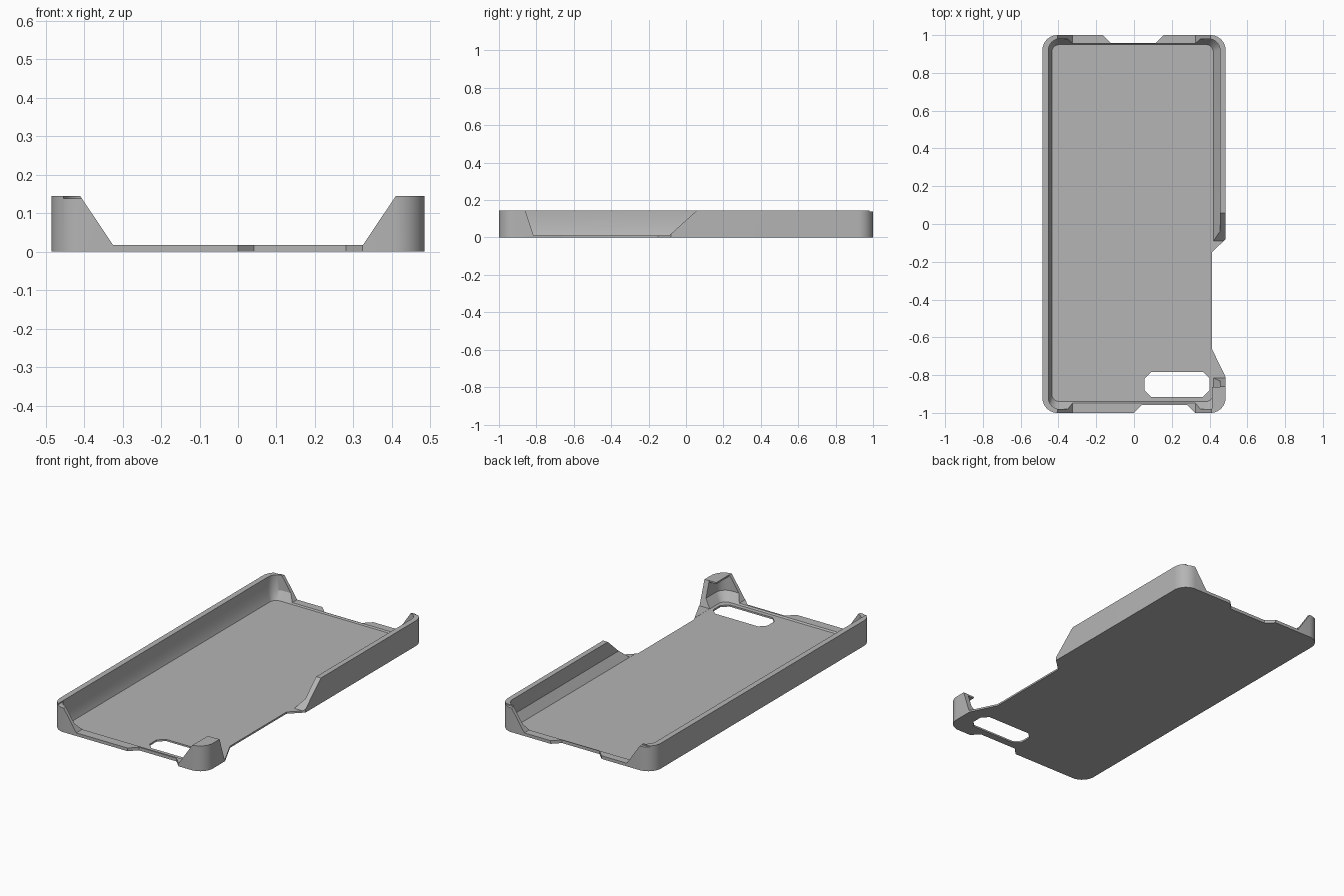
import bpy, bmesh, math

cube = bpy.data.objects.get("Cube")
if cube:
    bpy.data.objects.remove(cube, do_unlink=True)

grey = bpy.data.materials.new("soft_grey")
grey.use_nodes = True
grey.diffuse_color = (0.46, 0.46, 0.46, 1)
grey.node_tree.nodes["Principled BSDF"].inputs["Base Color"].default_value = grey.diffuse_color


def loft(name, rings):
    """Closed solid through rings that have the same number of points."""
    bm = bmesh.new()
    loops = [[bm.verts.new(p) for p in ring] for ring in rings]
    for a, b in zip(loops, loops[1:]):
        for i in range(len(a)):
            j = (i + 1) % len(a)
            bm.faces.new((a[i], a[j], b[j], b[i]))
    bm.faces.new(loops[0][::-1])
    bm.faces.new(loops[-1])
    bmesh.ops.recalc_face_normals(bm, faces=bm.faces)
    mesh = bpy.data.meshes.new(name)
    bm.to_mesh(mesh)
    bm.free()
    mesh.materials.append(grey)
    obj = bpy.data.objects.new(name, mesh)
    bpy.context.collection.objects.link(obj)
    return obj


def prism(name, points, lo, hi, axis="z"):
    """Extrude a 2D outline along one axis."""
    place = {"x": lambda a, b, h: (h, a, b),
             "y": lambda a, b, h: (a, h, b),
             "z": lambda a, b, h: (a, b, h)}[axis]
    return loft(name, [[place(a, b, h) for a, b in points] for h in (lo, hi)])


def arc(cx, cy, r, start, steps=10):
    angles = [math.radians(start + 90 * i / steps) for i in range(steps + 1)]
    return [(cx + r * math.cos(t), cy + r * math.sin(t)) for t in angles]


def rounded(x0, x1, y0, y1, r):
    return (arc(x1 - r, y1 - r, r, 0) + arc(x0 + r, y1 - r, r, 90)
            + arc(x0 + r, y0 + r, r, 180) + arc(x1 - r, y0 + r, r, 270))


def box(x0, x1, y0, y1):
    return [(x0, y0), (x1, y0), (x1, y1), (x0, y1)]


def combine(target, tool, operation="DIFFERENCE"):
    mod = target.modifiers.new(tool.name, "BOOLEAN")
    mod.operation, mod.solver, mod.object = operation, "EXACT", tool
    bpy.context.view_layer.objects.active = target
    bpy.ops.object.modifier_apply(modifier=mod.name)
    bpy.data.objects.remove(tool, do_unlink=True)


W, TOP, FLOOR, R = 0.485, 0.145, 0.01, 0.08

# Outer shell with a tray cavity that has a sloped foot
case = prism("case_shell", rounded(-W, W, -1, 1, R), 0, TOP)
foot = rounded(-0.435, 0.42, -0.94, 0.95, 0.04)
wall = rounded(-0.453, 0.455, -0.98, 0.98, 0.06)
combine(case, loft("cavity", [[(x, y, z) for x, y in ring] for ring, z in
                              ((foot, FLOOR), (wall, 0.056), (wall, 0.2))]))

# Slanted openings in both end walls
combine(case, prism("end_opening", [(-0.325, 0.018), (0.325, 0.018), (0.417, 0.155), (-0.417, 0.155)],
                    -1.1, 1.1, "y"))

# Slanted opening in the left side wall
combine(case, prism("side_opening", [(-0.815, 0.0105), (-0.09, 0.0105), (0.075, 0.16), (-0.865, 0.16)],
                    0.3, 0.6, "x"))

# Slightly lower rims at the ends
combine(case, prism("back_rim", box(-0.6, 0.6, 0.98, 1.1), 0.138, 0.2))
combine(case, prism("front_rim", box(-0.453, 0, -1.1, -0.9), 0.138, 0.2))

# Notches in the outline of the base plate
notches = {
    "side_notch": [(0.55, -0.956), (0.55, -0.02), (W, -0.08), (0.412, -0.15), (0.412, -0.66), (W, -0.81)],
    "front_notch": [(-0.045, -1.05), (0.0, -1), (0.042, -0.957), (0.28, -0.957), (0.323, -1), (0.37, -1.05)],
    "back_notch": [(-0.21, 1.05), (-0.165, 1), (-0.122, 0.958), (0.115, 0.958), (0.158, 1), (0.2, 1.05)],
}
for name, outline in notches.items():
    combine(case, prism(name, outline, -0.1, 0.1 if name == "side_notch" else 0.2))

# Camera window with clipped corners
x0, x1, y0, y1, c = 0.056, 0.4, -0.915, -0.783, 0.035
combine(case, prism("camera_window", [(x0 + c, y0), (x1 - c, y0), (x1, y0 + c), (x1, y1 - c),
                                      (x1 - c, y1), (x0 + c, y1), (x0, y1 - c), (x0, y0 + c)], -0.1, 0.1))

# Retaining lid over the front left corner
lid = [(0.412, -0.862), (0.412, -1)] + arc(W - R, R - 1, R, 270)[1:] + [(W, -0.862)]
combine(case, prism("corner_lid", lid, 0.136, TOP), "UNION")

bpy.ops.object.select_all(action="DESELECT")
case.select_set(True)
bpy.context.view_layer.objects.active = case
bpy.ops.object.shade_smooth_by_angle(angle=math.radians(30))
